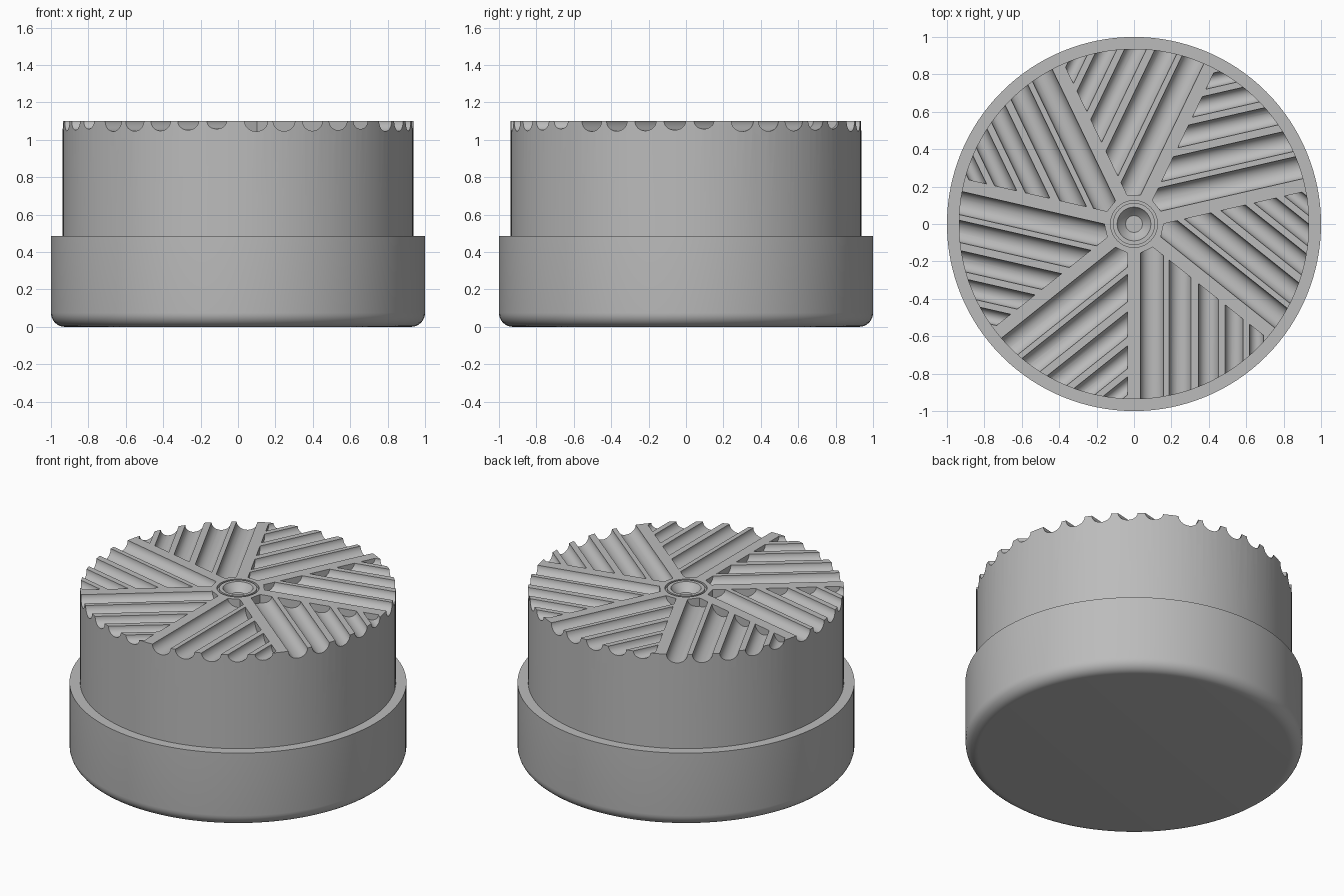
import bpy, bmesh, math
from mathutils import Matrix, Vector

if "Cube" in bpy.data.objects:
    bpy.data.objects.remove(bpy.data.objects["Cube"])

TOP, STEP = 1.10, 0.485
R_BASE, R_DISC = 1.0, 0.937
SECTORS = 7
ANG = 2 * math.pi / SECTORS
RIB = 0.034          # half width of the lands between sectors
HUB = 0.155          # distance from centre to the groove starts

stone = bpy.data.materials.new("stone_grey")
stone.diffuse_color = (0.5, 0.5, 0.5, 1)
stone.use_nodes = True
stone.node_tree.nodes["Principled BSDF"].inputs["Base Color"].default_value = stone.diffuse_color


def new_object(name, bm):
    bmesh.ops.recalc_face_normals(bm, faces=bm.faces)
    mesh = bpy.data.meshes.new(name)
    bm.to_mesh(mesh)
    bm.free()
    mesh.materials.append(stone)
    obj = bpy.data.objects.new(name, mesh)
    bpy.context.collection.objects.link(obj)
    return obj


def lathe(name, profile, steps=128):
    """Closed solid of revolution; the profile starts and ends on the axis."""
    bm = bmesh.new()
    rings = []
    for r, z in profile:
        if r == 0:
            rings.append([bm.verts.new((0, 0, z))] * steps)
        else:
            rings.append([bm.verts.new((r * math.cos(2 * math.pi * i / steps),
                                        r * math.sin(2 * math.pi * i / steps), z))
                          for i in range(steps)])
    for a, b in zip(rings, rings[1:]):
        for i in range(steps):
            j = (i + 1) % steps
            quad = list(dict.fromkeys((a[i], a[j], b[j], b[i])))
            bm.faces.new(quad)
    return new_object(name, bm)


def smooth(obj):
    bpy.ops.object.select_all(action='DESELECT')
    obj.select_set(True)
    bpy.context.view_layer.objects.active = obj
    bpy.ops.object.shade_smooth_by_angle(angle=math.radians(30))


def groove(half_width, depth, offset):
    """Elliptical trough along -y, trimmed by the next rib and by the hub."""
    bm = bmesh.new()
    n = 28
    ends = []
    for y in (0.3, -1.2):
        ends.append([bm.verts.new((offset + half_width * math.cos(2 * math.pi * (i + .5) / n), y,
                                   TOP + depth * math.sin(2 * math.pi * (i + .5) / n)))
                     for i in range(n)])
    for i in range(n):
        j = (i + 1) % n
        bm.faces.new((ends[0][i], ends[0][j], ends[1][j], ends[1][i]))
    for e in ends:
        bm.faces.new(e)
    # trimming planes: edge of the next rib, then the hub flat
    rib_normal = Vector((math.cos(ANG), math.sin(ANG), 0))
    hub_normal = Vector((-math.sin(ANG / 2), math.cos(ANG / 2), 0))
    for normal, dist in ((rib_normal, RIB), (hub_normal, HUB)):
        bmesh.ops.bisect_plane(bm, geom=bm.verts[:] + bm.edges[:] + bm.faces[:],
                               plane_co=-normal * dist, plane_no=normal, clear_outer=True)
        bmesh.ops.holes_fill(bm, edges=[e for e in bm.edges if e.is_boundary], sides=0)
    return bm


# base with a rounded bottom edge
F = 0.075
profile = [(0, 0)]
for i in range(9):
    a = math.pi / 2 * i / 8
    profile.append((R_BASE - F + F * math.sin(a), F - F * math.cos(a)))
profile += [(R_BASE, STEP), (0, STEP)]
base = lathe("base", profile)

# disc with a ring slot and a countersunk centre hole
disc = lathe("grinding_disc", [
    (0, STEP - 0.05), (R_DISC, STEP - 0.05), (R_DISC, TOP),
    (0.125, TOP), (0.125, TOP - 0.02), (0.112, TOP - 0.02), (0.112, TOP),
    (0.09, TOP), (0.078, TOP - 0.02), (0.045, TOP - 0.05), (0, TOP - 0.05)])

# five parallel grooves, narrowing outwards, in each sector
cut = bmesh.new()
for half_width, depth, offset in ((0.062, 0.055, 0.097), (0.058, 0.054, 0.246),
                                  (0.053, 0.052, 0.398), (0.048, 0.048, 0.535),
                                  (0.038, 0.042, 0.655)):
    for k in range(SECTORS):
        g = groove(half_width, depth, offset)
        g.transform(Matrix.Rotation(k * ANG, 4, 'Z'))
        tmp = bpy.data.meshes.new("tmp")
        g.to_mesh(tmp)
        g.free()
        cut.from_mesh(tmp)
        bpy.data.meshes.remove(tmp)
cutter = new_object("groove_cutter", cut)
cutter.hide_render = True

mod = disc.modifiers.new("grooves", 'BOOLEAN')
mod.operation = 'DIFFERENCE'
mod.solver = 'EXACT'
mod.object = cutter
bpy.context.view_layer.objects.active = disc
bpy.ops.object.modifier_apply(modifier=mod.name)
bpy.data.objects.remove(cutter)

for obj in (base, disc):
    smooth(obj)
